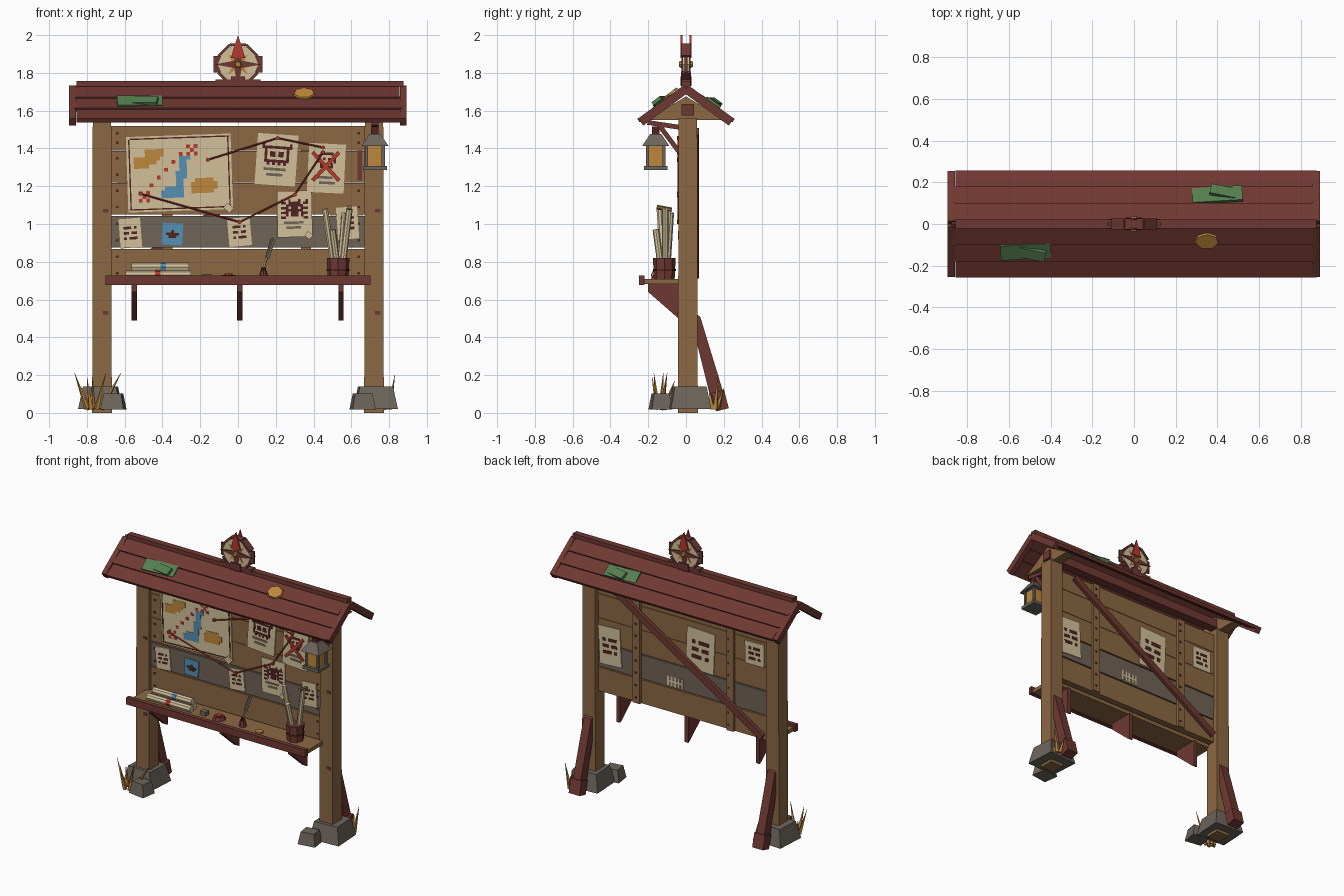
import bpy, bmesh, math
from mathutils import Vector, Matrix, Euler

if "Cube" in bpy.data.objects:
    bpy.data.objects.remove(bpy.data.objects["Cube"])

PALETTE = dict(wood="8C6843", maroon="6F3831", paper="D2C09A", stone="6C655B", amber="BD873C",
               blue="5690B2", green="557F50", red="B8382D", grey_wood="6F6357", ink="4E2320")
MATS = {}
for key, code in PALETTE.items():
    srgb = [int(code[i:i + 2], 16) / 255 for i in (0, 2, 4)]
    col = [((c + 0.055) / 1.055) ** 2.4 for c in srgb] + [1]
    m = bpy.data.materials.new(key)
    m.use_nodes = True
    m.diffuse_color = col
    m.node_tree.nodes["Principled BSDF"].inputs["Base Color"].default_value = col
    MATS[key] = m


def finish(name, bm, *mats):
    bmesh.ops.recalc_face_normals(bm, faces=bm.faces)
    me = bpy.data.meshes.new(name)
    bm.to_mesh(me)
    bm.free()
    for k in mats:
        me.materials.append(MATS[k])
    ob = bpy.data.objects.new(name, me)
    bpy.context.collection.objects.link(ob)
    return ob


def box(name, loc, size, mat, rot=(0, 0, 0), top=1):
    bm = bmesh.new()
    bmesh.ops.create_cube(bm, size=1)
    for v in bm.verts:
        k = top if v.co.z > 0 else 1
        v.co = Vector((v.co.x * size[0] * k, v.co.y * size[1] * k, v.co.z * size[2]))
    ob = finish(name, bm, mat)
    ob.location, ob.rotation_euler = loc, rot
    return ob


def aim(a, b):
    a, b = Vector(a), Vector(b)
    return (a + b) / 2, (b - a).to_track_quat("Z", "Y").to_euler(), (b - a).length


def beam(name, a, b, w, d, mat):
    mid, rot, length = aim(a, b)
    return box(name, mid, (w, d, length), mat, rot)


def rod(name, a, b, r1, r2, mat, sides=8):
    mid, rot, length = aim(a, b)
    bm = bmesh.new()
    bmesh.ops.create_cone(bm, cap_ends=True, segments=sides, radius1=r1, radius2=r2, depth=length)
    ob = finish(name, bm, mat)
    ob.location, ob.rotation_euler = mid, rot
    return ob


def prism(name, pts, lo, hi, axis, mat):
    """Outline extruded along x or y."""
    bm = bmesh.new()
    ends = [[bm.verts.new((t, u, v) if axis == "x" else (u, t, v)) for u, v in pts] for t in (lo, hi)]
    for e in ends:
        bm.faces.new(e)
    for i in range(len(pts)):
        j = (i + 1) % len(pts)
        bm.faces.new((ends[0][i], ends[0][j], ends[1][j], ends[1][i]))
    return finish(name, bm, mat)


def pixels(name, rows, x, y, z, cell, tilt=0):
    """Blocky drawing made of thin plates, one letter per colour."""
    keys = {"o": "amber", "b": "blue", "r": "red", "d": "ink", "s": "grey_wood", "p": "paper"}
    bm = bmesh.new()
    for r, row in enumerate(rows):
        for c, ch in enumerate(row):
            if ch in keys:
                pos = Vector(((c + 0.5 - len(row) / 2) * cell, 0, (len(rows) / 2 - r - 0.5) * cell))
                new = bmesh.ops.create_cube(bm, size=1, matrix=Matrix.Translation(pos)
                                            @ Matrix.Diagonal((cell, 0.003, cell, 1)))["verts"]
                for f in {f for v in new for f in v.link_faces}:
                    f.material_index = list(keys).index(ch)
    ob = finish(name, bm, *keys.values())
    ob.location, ob.rotation_euler = (x, y, z), (0, tilt, 0)


def sheet(name, x, z, w, h, tilt, rows, cell, y=-0.024, mat="paper"):
    box(name, (x, y, z), (w, 0.006, h), mat, (0, tilt, 0))
    pixels(name + "_drawing", rows, x, y + math.copysign(0.004, y), z, cell, tilt)


# Posts, footing stones, back braces, gables
for s, side in ((-1, "right"), (1, "left")):
    x = s * 0.72
    box(side + "_post", (x, 0.01, 0.78), (0.104, 0.105, 1.56), "wood", top=0.94)
    box(side + "_footing_stone", (x + s * 0.008, 0.02, 0.08), (0.225, 0.215, 0.12), "stone", (0, 0, s * 0.06), 0.78)
    box(side + "_small_stone", (0.66 * s, -0.135, 0.06), (0.125, 0.11, 0.085), "stone", (0, 0, s * 0.15), 0.75)
    prism(side + "_back_brace", [(0.06, 0.52), (0.075, 0.51), (0.2, 0.1), (0.19, 0.03), (0.14, 0.04),
                                 (0.06, 0.36)], x - 0.03, x + 0.03, "x", "maroon")
    box(side + "_brace_foot", (x, 0.18, 0.065), (0.085, 0.07, 0.1), "maroon", (0.25, 0, 0))
    prism(side + "_gable", [(-0.21, 1.55), (0.21, 1.55), (0, 1.675)], x - 0.035, x + 0.035, "x", "wood")
    for z in (0.53, 1.07):
        box(side + "_post_knot", (x + 0.02, -0.043, z), (0.03, 0.004, 0.018), "maroon")

# Backboard planks with nails
planks = [(0.70, "wood"), (0.875, "grey_wood"), (1.05, "wood"), (1.22, "wood"), (1.39, "wood")]
for i, (z, mat) in enumerate(planks):
    h = 0.13 if i == 4 else 0.167
    box("plank", (0, 0.003, z + h / 2), (1.345, 0.045, h), mat)
    for x in (-0.64, 0.64):
        for dz in (0.04, h - 0.04):
            box("nail", (x, -0.021, z + dz), (0.013, 0.006, 0.013), "ink")
            box("back_nail", (0.57 * x, 0.046, z + dz), (0.012, 0.006, 0.012), "ink")
for x in (-0.375, 0.36):
    box("back_batten", (x, 0.035, 1.11), (0.055, 0.02, 0.82), "wood")
beam("back_diagonal", (0.56, 0.057, 1.49), (-0.64, 0.057, 0.73), 0.024, 0.045, "maroon")
box("side_patch", (0.645, -0.022, 1.31), (0.025, 0.006, 0.16), "maroon")

# Shelf
box("shelf", (0, -0.13, 0.695), (1.38, 0.2, 0.026), "wood")
box("shelf_lip", (0, -0.235, 0.703), (1.405, 0.03, 0.05), "maroon")
for x in (-0.55, 0.01, 0.545):
    prism("shelf_bracket", [(-0.2, 0.685), (-0.02, 0.685), (-0.02, 0.49), (-0.04, 0.5), (-0.2, 0.64)],
          x - 0.014, x + 0.014, "x", "maroon")

# Roof of lapped boards
slope = math.atan2(0.185, 0.25)
for s in (-1, 1):
    for i, t in enumerate((0.055, 0.155, 0.25)):
        box("roof_board", (0.01 * (i - 1), s * t * math.cos(slope), 1.727 - t * math.sin(slope)),
            (1.73, 0.118, 0.022), "maroon", (-s * (slope - 0.1), 0, 0))
    for x in (-0.876, 0.874):
        beam("barge_board", (x, 0, 1.715), (x, s * 0.24, 1.54), 0.035, 0.046, "maroon")
box("ridge_cap", (0.01, 0, 1.743), (1.73, 0.045, 0.028), "maroon")
box("ridge_beam", (0, 0.01, 1.605), (1.54, 0.065, 0.06), "maroon")

# Moss and leaf on the roof
for s, x, y in ((-1, -0.52, -0.13), (1, 0.4, 0.14)):
    z = 1.742 - abs(y) * 0.72
    box("moss", (x, y, z), (0.24, 0.085, 0.016), "green", (-s * slope, 0, 0.06))
    box("moss_clump", (x + 0.03, y * 1.1, z + 0.004), (0.13, 0.055, 0.02), "green", (-s * slope, 0, -0.2))
leaf = rod("fallen_leaf", (0.35, -0.08, 1.688), (0.35, -0.086, 1.696), 0.06, 0.055, "amber", 7)
leaf.scale.y = 0.8

# Compass crest, identical on both faces
cz = 1.845
rod("crest_disc", (0, -0.018, cz), (0, 0.018, cz), 0.11, 0.11, "paper", 8)


def ring(r, k, n=8, off=0.0):
    a = math.tau * (k + off) / n
    return r * math.sin(a), cz + r * math.cos(a)


for k in range(8):
    (xa, za), (xb, zb) = ring(0.113, k, 8, 0.5), ring(0.113, k + 1, 8, 0.5)
    beam("crest_rim", (xa, 0, za), (xb, 0, zb), 0.052, 0.014, "maroon")
box("crest_stand", (0, 0, 1.755), (0.075, 0.06, 0.05), "maroon")
box("crest_base", (0, 0, 1.755), (0.24, 0.05, 0.018), "maroon")
for s in (-1, 1):
    star = [ring(0.028 if k % 2 else 0.125, k) for k in range(8)]
    minor = [ring(0.022 if k % 2 else 0.075, k, 8, 1) for k in range(8)]
    prism("crest_minor_star", minor, s * 0.018, s * 0.021, "y", "amber")
    prism("crest_star", star, s * 0.018, s * 0.025, "y", "maroon")
    prism("north_needle", [(-0.038, cz + 0.035), (0.038, cz + 0.035), (0, 2.0)], s * 0.019, s * 0.029, "y", "red")
    rod("crest_hub", (0, s * 0.02, cz), (0, s * 0.036, cz), 0.02, 0.014, "amber", 8)

# Hanging lantern
lx, ly = 0.725, -0.16
box("lantern_arm", (lx, -0.12, 1.525), (0.035, 0.17, 0.025), "maroon", (-0.15, 0, 0))
beam("lantern_knee", (lx, -0.14, 1.52), (lx, -0.035, 1.38), 0.03, 0.025, "maroon")
box("lantern_hook", (lx, ly, 1.495), (0.04, 0.04, 0.04), "ink")
box("lantern_roof", (lx, ly, 1.445), (0.145, 0.145, 0.065), "stone", top=0.4)
box("lantern_glass", (lx, ly, 1.36), (0.085, 0.085, 0.12), "amber")
box("lantern_base", (lx, ly, 1.297), (0.125, 0.125, 0.022), "stone")
for a in (-1, 1):
    for b in (-1, 1):
        box("lantern_bar", (lx + a * 0.044, ly + b * 0.044, 1.36), (0.016, 0.016, 0.12), "stone")

# Map
sheet("treasure_map", -0.31, 1.27, 0.555, 0.4, -0.035, [
    "...............r.r........", "....ooooo.......r.........", "....ooooo....r.r.r........",
    ".ooooooo.....bbb..........", ".oooooo....r.bb...........", ".oooo........bb...........",
    ".........r...bb...........", "............bbb...........", ".......r....bbb...........",
    "............bb...ooooo....", ".....r......bb..ooooooo...", ".........bbbbb..ooooooo...",
    "..r.r...bbbbbb..oooooo....", "...r....bbbbbb............", "..r.r....................."], 0.02)
for s in (-1, 1):
    box("map_border", (-0.31, -0.028, 1.27 + s * 0.187), (0.53, 0.004, 0.007), "ink", (0, -0.035, 0))
    box("map_border", (-0.31 + s * 0.262, -0.028, 1.27 - s * -0.009), (0.007, 0.004, 0.37), "ink", (0, -0.035, 0))
box("map_curl", (-0.05, -0.034, 1.085), (0.045, 0.018, 0.035), "paper", (0, 0.7, 0))

# Posters and notes
note = ["ddd.d", ".....", "dd.dd", ".....", "d.ddd"]
sheet("mask_poster", 0.204, 1.34, 0.215, 0.27, 0.07, [
    "d.........d", "ddddddddddd", ".d.......d.", ".d.dd.dd.d.", ".d.dd.dd.d.", ".d.......d.",
    ".ddddddddd.", "..d.d.d.d..", "...........", ".ssssssss..", "...........", "..ssssss..."], 0.0145)
sheet("crossed_poster", 0.468, 1.295, 0.195, 0.26, 0.05, [
    "...ddddd...", "..d.....d..", "..d.d.d.d..", "..d.....d..", "...d.d.d...", "...ddddd...",
    "...........", "...........", "...........", ".sssssss...", "...........", "...ssssss.."], 0.014)
sheet("creature_poster", 0.30, 1.053, 0.185, 0.245, -0.02, [
    "d..d...d..d", "dd.ddddd.dd", "..ddddddd..", "ddd.ddd.ddd", "..ddddddd..", "ddd.ddd.ddd",
    "..d.ddd.d..", "dd.......dd", "...........", ".ssssssss..", "...........", "..ssssss..."], 0.013, -0.03)
for s in (-1, 1):
    beam("red_cross", (0.465 - 0.07, -0.034, 1.305 + s * 0.075), (0.465 + 0.07, -0.034, 1.305 - s * 0.075),
         0.008, 0.02, "red")
sheet("left_note", -0.57, 0.952, 0.115, 0.155, -0.08, note, 0.014)
sheet("blue_note", -0.347, 0.947, 0.11, 0.115, 0.06, ["..d..", "ddddd", ".ddd."], 0.014, mat="blue")
sheet("middle_note", 0.008, 0.958, 0.12, 0.15, -0.09, note, 0.014)
sheet("right_note", 0.58, 1.005, 0.112, 0.17, -0.07, note, 0.014)
box("poster_curl", (0.375, -0.036, 0.94), (0.035, 0.014, 0.03), "paper", (0, 0.7, 0))

# Notes and tally on the back
sheet("back_note_a", 0.575, 1.04, 0.17, 0.27, 0.05, note, 0.022, 0.03)
sheet("back_note_b", -0.135, 1.2, 0.22, 0.29, -0.04, note, 0.026, 0.03)
sheet("back_note_c", -0.56, 1.29, 0.15, 0.16, 0.02, note, 0.018, 0.03)
pixels("tally_marks", ["p.p.p.p.p", "p.p.p.p.p", "ppppppppp", "p.p.p.p.p", "p.p.p.p.p"], 0.065, 0.028, 0.92, 0.014)

# Red string with pins
for path in ([(-0.515, 1.16), (0.008, 1.01), (0.30, 1.155), (0.45, 1.38)],
             [(-0.16, 1.34), (0.21, 1.455), (0.45, 1.405)]):
    for (xa, za), (xb, zb) in zip(path, path[1:]):
        rod("string", (xa, -0.04, za), (xb, -0.04, zb), 0.0045, 0.0045, "red", 4)
    for x, z in path:
        rod("pin", (x, -0.02, z), (x, -0.048, z), 0.011, 0.011, "red", 6)

# Scrolls lying on the shelf
for y, z, xa, xb in ((-0.16, 0.73, -0.595, -0.25), (-0.11, 0.73, -0.59, -0.26), (-0.135, 0.772, -0.565, -0.26)):
    rod("flat_scroll", (xa, y, z), (xb, y, z), 0.024, 0.024, "paper")
    tie = -0.44 if z < 0.75 else -0.41
    rod("scroll_tie", (tie, y, z), (tie + 0.03, y, z), 0.026, 0.026, "red" if z < 0.75 else "blue")

# Cup of rolled charts
rod("chart_cup", (0.53, -0.115, 0.708), (0.53, -0.115, 0.82), 0.055, 0.06, "maroon")
rod("cup_band", (0.53, -0.115, 0.75), (0.53, -0.115, 0.762), 0.061, 0.061, "ink")
for xa, ya, xb, yb, zb in ((0.51, -0.12, 0.46, -0.14, 1.08), (0.53, -0.13, 0.5, -0.16, 0.97),
                           (0.54, -0.1, 0.565, -0.08, 1.06), (0.55, -0.11, 0.59, -0.11, 1.08)):
    rod("rolled_chart", (xa, ya, 0.75), (xb, yb, zb), 0.017, 0.017, "paper")
rod("chart_handle", (0.59, -0.155, 1.09), (0.59, -0.075, 1.075), 0.012, 0.012, "wood", 6)

# Small shelf items
box("pebble_block", (-0.165, -0.14, 0.722), (0.045, 0.04, 0.028), "stone")
rod("wax_seal", (-0.05, -0.14, 0.708), (-0.05, -0.14, 0.73), 0.045, 0.035, "maroon")
rod("seal_top", (-0.05, -0.14, 0.73), (-0.05, -0.14, 0.738), 0.022, 0.022, "red")
rod("ink_bottle", (0.135, -0.14, 0.708), (0.135, -0.14, 0.75), 0.026, 0.018, "maroon")
rod("ink_bottle_neck", (0.135, -0.14, 0.75), (0.135, -0.14, 0.77), 0.012, 0.012, "ink")
rod("quill", (0.135, -0.14, 0.76), (0.185, -0.13, 0.93), 0.006, 0.004, "paper", 4)
beam("quill_feather", (0.155, -0.136, 0.82), (0.185, -0.13, 0.92), 0.006, 0.024, "stone")
rod("coin", (0.28, -0.16, 0.708), (0.28, -0.16, 0.718), 0.026, 0.026, "amber", 8)

# Dry grass tufts
tufts = [(-0.77, -0.14, [(-0.865, -0.12, 0.21), (-0.8, -0.18, 0.19), (-0.77, -0.06, 0.17), (-0.7, -0.17, 0.21),
                         (-0.62, -0.1, 0.21), (-0.83, -0.07, 0.14)]),
         (0.79, 0.15, [(0.83, 0.17, 0.2), (0.77, 0.2, 0.13), (0.81, 0.12, 0.14)])]
for x, y, tips in tufts:
    for tip in tips:
        root = (x + (tip[0] - x) * 0.3, y + (tip[1] - y) * 0.3, 0.02)
        rod("grass_blade", root, tip, 0.015, 0.001, "amber", 4)
